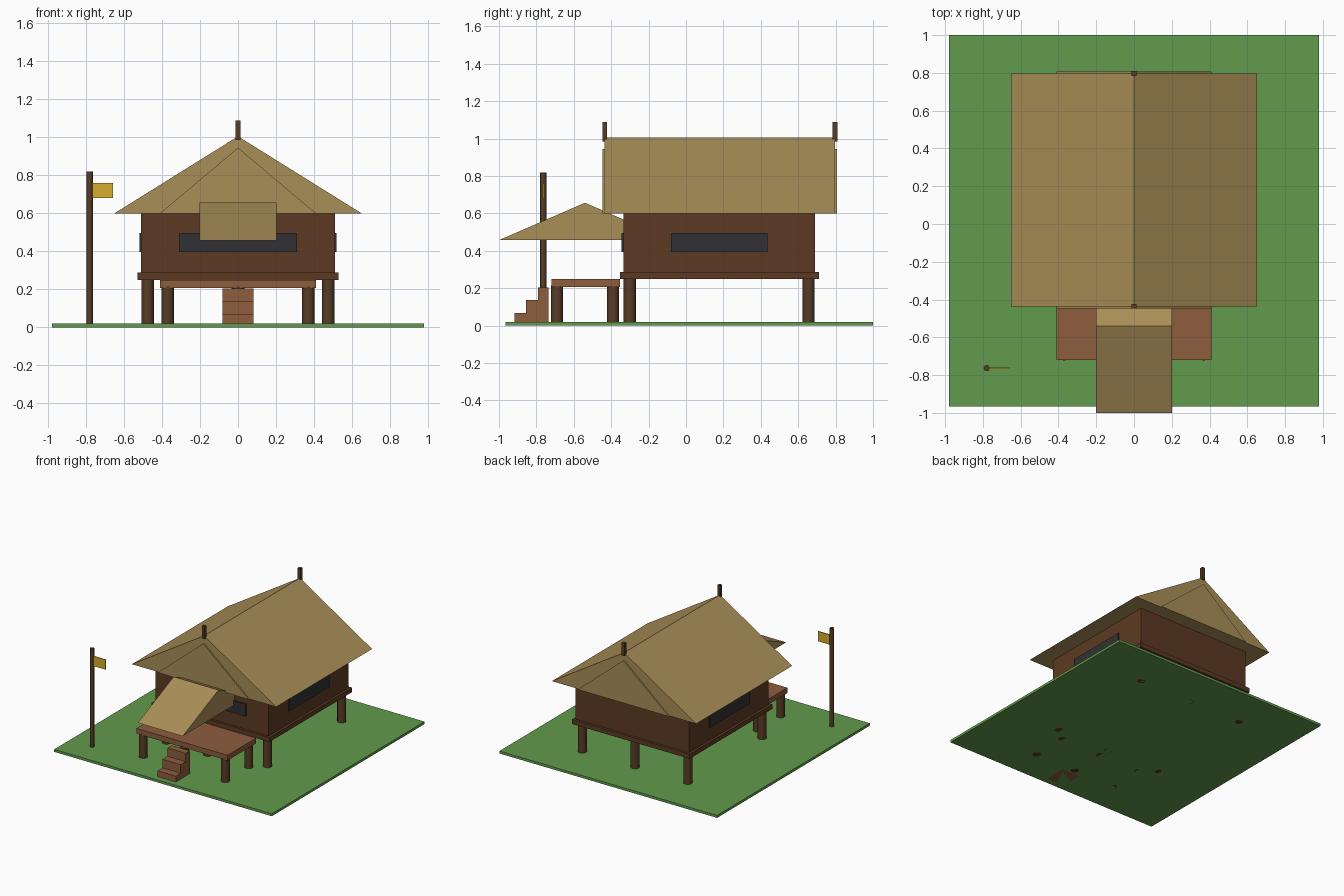
import bpy, bmesh, math

if "Cube" in bpy.data.objects:
    bpy.data.objects.remove(bpy.data.objects["Cube"])


def material(name, r, g, b):
    m = bpy.data.materials.new(name)
    lin = lambda c: ((c / 255 + 0.055) / 1.055) ** 2.4 if c > 10 else c / 255 / 12.92
    m.diffuse_color = (lin(r), lin(g), lin(b), 1)
    m.use_nodes = True
    m.node_tree.nodes["Principled BSDF"].inputs["Base Color"].default_value = m.diffuse_color
    return m


GRASS = material("grass green", 98, 155, 77)
THATCH = material("thatch straw", 169, 142, 87)
WALL = material("dark timber", 92, 58, 34)
POST = material("post timber", 88, 60, 37)
DECK = material("red brown planks", 141, 93, 61)
GLASS = material("window charcoal", 49, 49, 51)
FLAG = material("flag yellow", 214, 172, 46)


def finish(name, bm, mat):
    bmesh.ops.recalc_face_normals(bm, faces=bm.faces)
    me = bpy.data.meshes.new(name)
    bm.to_mesh(me)
    bm.free()
    me.materials.append(mat)
    ob = bpy.data.objects.new(name, me)
    bpy.context.collection.objects.link(ob)
    return ob


def box(name, x, y, z, mat):
    """Box from (min, max) ranges."""
    bm = bmesh.new()
    bmesh.ops.create_cube(bm, size=1)
    for v in bm.verts:
        v.co = [(r[0] + r[1]) / 2 + c * (r[1] - r[0]) for c, r in zip(v.co, (x, y, z))]
    return finish(name, bm, mat)


def prism(name, profile, axis, lo, hi, mat):
    """Extrude a 2D profile along x (profile is y,z) or y (profile is x,z)."""
    bm = bmesh.new()
    place = (lambda p, t: (t, p[0], p[1])) if axis == "x" else (lambda p, t: (p[0], t, p[1]))
    face = bm.faces.new([bm.verts.new(place(p, lo)) for p in profile])
    ext = bmesh.ops.extrude_face_region(bm, geom=[face])
    for v in ext["geom"]:
        if isinstance(v, bmesh.types.BMVert):
            v.co["xy".index(axis)] = hi
    return finish(name, bm, mat)


def post(name, x, y, r, top, sides, mat):
    bm = bmesh.new()
    bmesh.ops.create_cone(bm, cap_ends=True, segments=sides, radius1=r, radius2=r, depth=top)
    bmesh.ops.translate(bm, verts=bm.verts, vec=(x, y, top / 2))
    ob = finish(name, bm, mat)
    for p in ob.data.polygons:
        p.use_smooth = abs(p.normal.z) < 0.5
    for e in ob.data.edges:  # keep the rims crisp
        a, b = (ob.data.vertices[i].co.z for i in e.vertices)
        e.use_edge_sharp = abs(a - b) < 1e-5
    return ob


# Ground slab
box("ground", (-0.98, 0.98), (-0.965, 1.0), (0, 0.02), GRASS)

# Stilts under the house and the deck
for x in (-0.475, 0, 0.475):
    for y in (-0.30, 0.655):
        post("house_post", x, y, 0.033, 0.255, 12, POST)
for x in (-0.37, 0, 0.37):
    for y in (-0.69, -0.39):
        post("deck_post", x, y, 0.033, 0.215, 12, POST)

# House body
box("floor_platform", (-0.53, 0.53), (-0.353, 0.71), (0.25, 0.287), WALL)
box("walls", (-0.51, 0.51), (-0.335, 0.69), (0.287, 0.602), WALL)

# Windows: front and both sides
box("front_window", (-0.31, 0.31), (-0.344, -0.335), (0.395, 0.495), GLASS)
for s in (-1, 1):
    box("side_window", sorted((s * 0.51, s * 0.5195)), (-0.08, 0.435), (0.395, 0.495), GLASS)

# Main roof, gable panels and ridge finials
prism("main_roof", [(-0.65, 0.6), (0.65, 0.6), (0, 1.005)], "y", -0.437, 0.797, THATCH)
gable = [(-0.41, 0.6), (0.41, 0.6), (0, 0.945)]
for lo, hi in ((-0.447, -0.43), (0.79, 0.808)):
    prism("gable_panel", gable, "y", lo, hi, THATCH)
for y in (-0.435, 0.797):
    box("ridge_finial", (-0.0125, 0.0125), (y - 0.0125, y + 0.0125), (0.985, 1.088), POST)

# Entrance deck, steps and porch roof
box("deck", (-0.41, 0.41), (-0.72, -0.353), (0.207, 0.25), DECK)
steps = [(-0.735, 0), (-0.735, 0.205), (-0.79, 0.205), (-0.79, 0.137),
         (-0.855, 0.137), (-0.855, 0.068), (-0.917, 0.068), (-0.917, 0)]
prism("steps", steps, "x", -0.082, 0.082, DECK)
prism("porch_roof", [(-1.0, 0.457), (-0.08, 0.457), (-0.54, 0.657)], "x", -0.202, 0.202, THATCH)

# Flagpole with flag
post("flagpole", -0.78, -0.763, 0.0165, 0.82, 8, POST)
box("flag", (-0.77, -0.657), (-0.767, -0.759), (0.68, 0.76), FLAG)
